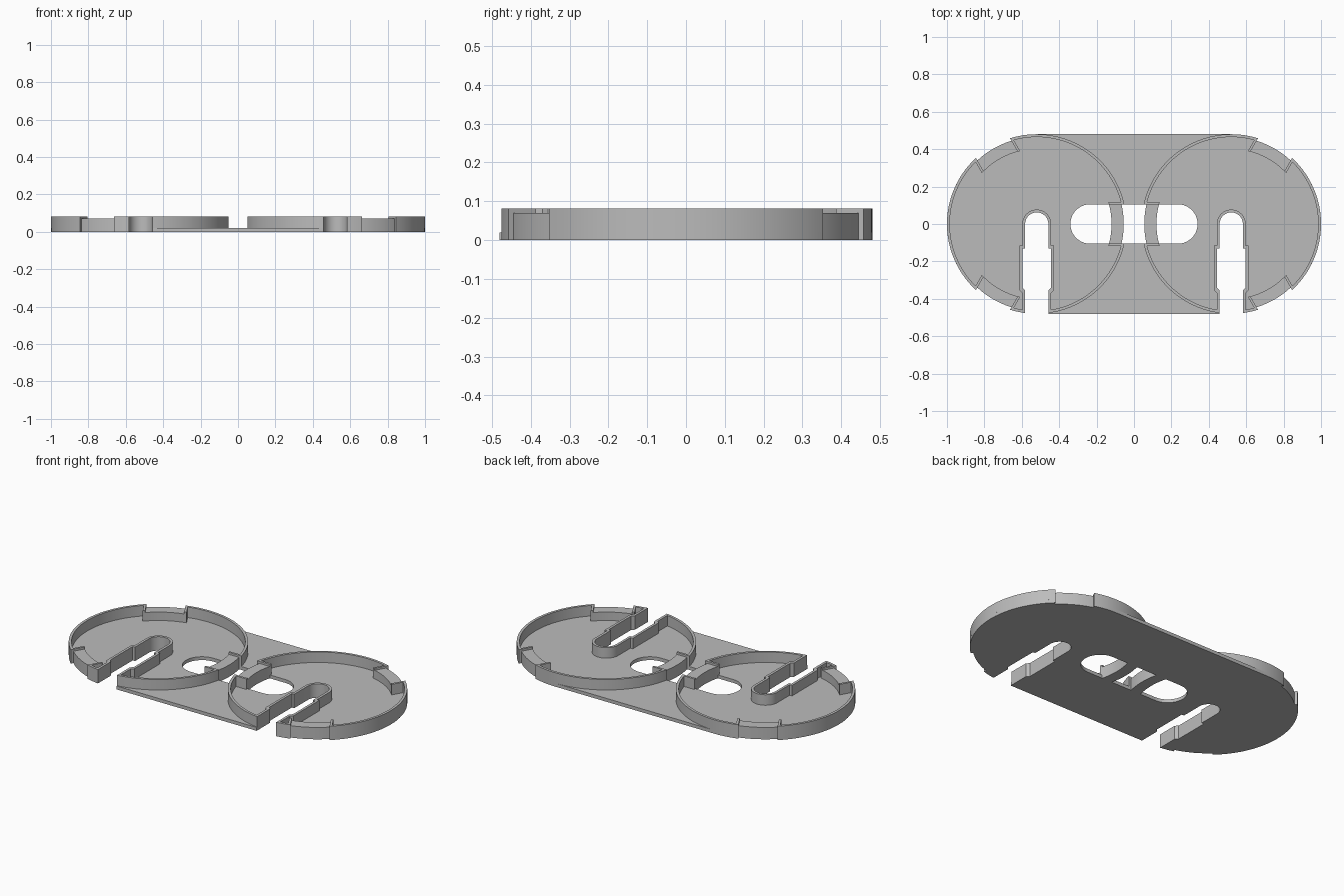
import bpy, bmesh
from math import sin, cos, asin, pi, radians
from mathutils import Vector

if "Cube" in bpy.data.objects:
    bpy.data.objects.remove(bpy.data.objects["Cube"])

CX, R, RIN, RBLOCK = 0.52, 0.48, 0.465, 0.40   # disc centre, radii
FLOOR, LEDGE, TOP = 0.02, 0.07, 0.082          # heights
HALF, CAP = 0.105, 0.013                       # notch half width, cap thickness

grey = bpy.data.materials.new("plain grey")
grey.use_nodes = True
grey.diffuse_color = (0.5, 0.5, 0.5, 1)
grey.node_tree.nodes["Principled BSDF"].inputs["Base Color"].default_value = (0.5, 0.5, 0.5, 1)


def prism(name, pts, z0, z1):
    """Extrude a closed outline between two heights."""
    bm = bmesh.new()
    face = bm.faces.new([bm.verts.new((x, y, z0)) for x, y in pts])
    top = bmesh.ops.extrude_face_region(bm, geom=[face])["geom"]
    bmesh.ops.translate(bm, vec=(0, 0, z1 - z0),
                        verts=[g for g in top if isinstance(g, bmesh.types.BMVert)])
    bmesh.ops.recalc_face_normals(bm, faces=bm.faces)
    mesh = bpy.data.meshes.new(name)
    bm.to_mesh(mesh)
    bm.free()
    mesh.materials.append(grey)
    ob = bpy.data.objects.new(name, mesh)
    bpy.context.collection.objects.link(ob)
    return ob


def boolean(ob, pts, operation="DIFFERENCE"):
    """Cut or clip a part with a tall prism, then drop the cutter."""
    cutter = prism("cutter", pts, -1, 1)
    cutter.hide_render = True
    mod = ob.modifiers.new("cut", "BOOLEAN")
    mod.operation, mod.object, mod.solver = operation, cutter, "EXACT"
    bpy.context.view_layer.objects.active = ob
    bpy.ops.object.modifier_apply(modifier=mod.name)
    bpy.data.objects.remove(cutter)


def arc(cx, r, a0, a1, n=48):
    return [(cx + r * cos(a0 + (a1 - a0) * i / n), r * sin(a0 + (a1 - a0) * i / n))
            for i in range(n + 1)]


def stadium(cx, r):
    return arc(cx, r, -pi / 2, pi / 2) + arc(-cx, r, pi / 2, 3 * pi / 2)


def circle(side, r):
    return arc(side * CX, r, 0, 2 * pi, 128)[:-1]


def keyhole(side, d):
    """Stepped slot open to the front, grown outward by d."""
    n, w, c = 0.062 + d, 0.077 + d, 0.015
    edge = [(n, -0.7), (n, -0.355 - d), (w - c, -0.355 - d), (w, -0.355 - d + c), (w, -0.13 + d), (n, -0.13 + d)]
    edge = [p for i, p in enumerate(edge) if i != 2] if w - c <= n else edge
    outline = edge + arc(0, n, 0, pi, 24) + [(-x, y) for x, y in reversed(edge)]
    return [(side * CX + x, y) for x, y in outline]


def sector(side, angle, r0, r1, t0, t1, n=12):
    """Straight-sided piece of a ring, placed at an angle on a disc."""
    a, b = (asin(t0 / r0), asin(t1 / r0)), (asin(t0 / r1), asin(t1 / r1))
    pts = arc(0, r0, *a, n) + arc(0, r1, b[1], b[0], n)
    ca, sa = cos(angle), sin(angle)
    return [(side * (CX + x * ca - y * sa), x * sa + y * ca) for x, y in pts]


parts = []
notches = [radians(d) for d in (60, 180, 300)]

# Floor plate with centre slot, keyholes and rim notches
plate = prism("base_plate", stadium(CX, R), 0, FLOOR)
boolean(plate, stadium(0.235, HALF))
for side in (-1, 1):
    boolean(plate, keyhole(side, 0))
    for angle in (notches[0], notches[2]):
        boolean(plate, sector(side, angle, RIN, 0.6, -HALF, HALF))
parts.append(plate)

for side, label in ((1, "left"), (-1, "right")):
    # Round rim, open at the notches and the keyhole
    rim = prism(label + "_rim", circle(side, R), FLOOR, TOP)
    boolean(rim, circle(side, RIN))
    boolean(rim, keyhole(side, 0))
    for angle in notches:
        boolean(rim, sector(side, angle, 0.3, 0.6, -HALF, HALF))
    parts.append(rim)

    # Wall around the keyhole, ending at the rim
    wall = prism(label + "_slot_wall", keyhole(side, 0.015), FLOOR, TOP)
    boolean(wall, circle(side, RIN), "INTERSECT")
    boolean(wall, keyhole(side, 0))
    parts.append(wall)

    # Lower ledge blocks in the notches, each between two end caps
    for i, angle in enumerate(notches):
        bottom = 0 if i == 1 else FLOOR
        name = f"{label}_notch_{i + 1}"
        parts.append(prism(name + "_ledge", sector(side, angle, RBLOCK, RIN, -HALF, HALF), bottom, LEDGE))
        for k, t in enumerate((-HALF - CAP, HALF)):
            parts.append(prism(f"{name}_cap_{k + 1}",
                               sector(side, angle, RBLOCK, RIN, t, t + CAP, 3), FLOOR, TOP))

# Smooth curved walls, sharp corners
bpy.ops.object.select_all(action="DESELECT")
for ob in parts:
    ob.select_set(True)
bpy.context.view_layer.objects.active = plate
bpy.ops.object.shade_smooth_by_angle(angle=radians(30))
